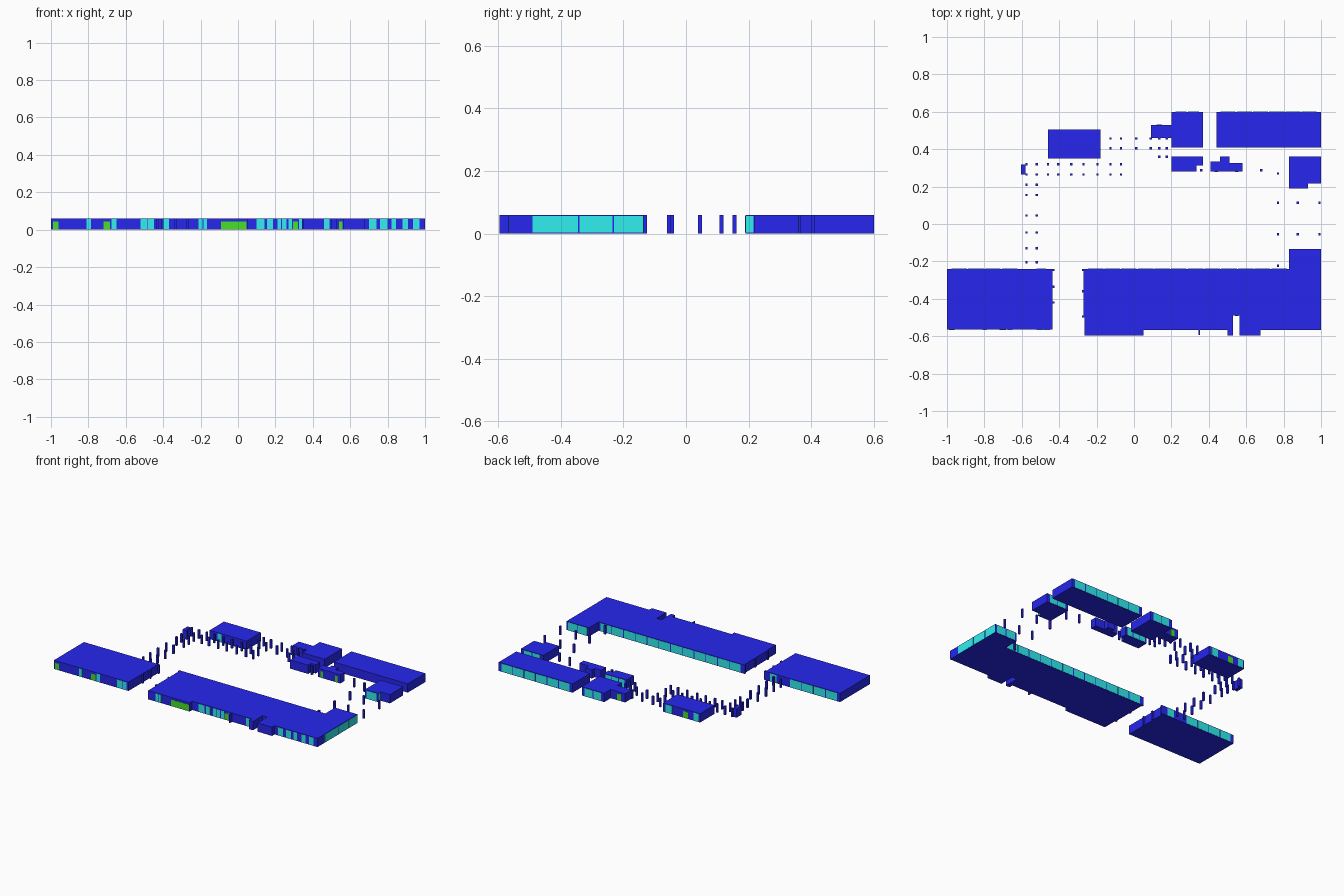
import bpy, bmesh

if "Cube" in bpy.data.objects:
    bpy.data.objects.remove(bpy.data.objects["Cube"])

H = 0.06


def material(name, rgb):
    m = bpy.data.materials.new(name)
    m.diffuse_color = (*rgb, 1)
    m.use_nodes = True
    m.node_tree.nodes["Principled BSDF"].inputs["Base Color"].default_value = m.diffuse_color
    return m


BLUE = material("wall_blue", (0.02, 0.02, 0.86))
CYAN = material("glass_cyan", (0.03, 0.86, 0.86))
GREEN = material("door_green", (0.06, 0.75, 0.02))


def finish(name, bm, mat):
    bmesh.ops.recalc_face_normals(bm, faces=bm.faces)
    me = bpy.data.meshes.new(name)
    bm.to_mesh(me)
    bm.free()
    me.materials.append(mat)
    ob = bpy.data.objects.new(name, me)
    bpy.context.collection.objects.link(ob)


def block(name, outline):
    """Extrude a plan outline to full storey height."""
    bm = bmesh.new()
    f = bm.faces.new([bm.verts.new((x, y, 0)) for x, y in outline])
    top = bmesh.ops.extrude_face_region(bm, geom=[f])["geom"]
    bmesh.ops.translate(bm, vec=(0, 0, H),
                        verts=[v for v in top if isinstance(v, bmesh.types.BMVert)])
    finish(name, bm, BLUE)


def rect(x0, x1, y0, y1):
    return [(x0, y0), (x1, y0), (x1, y1), (x0, y1)]


def add_box(bm, x0, x1, y0, y1, z0, z1):
    vs = bmesh.ops.create_cube(bm, size=1)["verts"]
    bmesh.ops.scale(bm, vec=(x1 - x0, y1 - y0, z1 - z0), verts=vs)
    bmesh.ops.translate(bm, vec=((x0 + x1) / 2, (y0 + y1) / 2, (z0 + z1) / 2), verts=vs)


def panels(name, axis, pos, spans, mat=CYAN, z0=0.003, z1=0.056):
    """Thin panels on a wall: axis 'y' = wall at y=pos running in x, 'x' the reverse."""
    bm = bmesh.new()
    t = 0.001
    for a, b in spans:
        if axis == 'y':
            add_box(bm, a, b, pos - t, pos + t, z0, z1)
        else:
            add_box(bm, pos - t, pos + t, a, b, z0, z1)
    finish(name, bm, mat)


def bays(a, b, n, gap=0.006):
    w = (b - a) / n
    return [(a + i * w + gap / 2, a + (i + 1) * w - gap / 2) for i in range(n)]


# Building wings
block("west_wing", rect(-1, -0.435, -0.565, -0.24))
block("south_wing", [(-0.27, -0.24), (-0.27, -0.5), (-0.265, -0.5), (-0.265, -0.595),
                     (0.05, -0.595), (0.05, -0.567), (0.5, -0.567), (0.5, -0.595),
                     (0.53, -0.595), (0.53, -0.49), (0.565, -0.49), (0.565, -0.595),
                     (0.675, -0.595), (0.675, -0.567), (1, -0.567), (1, -0.135),
                     (0.83, -0.135), (0.83, -0.24)])
block("entrance_fin", rect(0.346, 0.352, -0.593, -0.566))
block("north_east_wing", rect(0.44, 1, 0.41, 0.6))
block("north_block", [(0.2, 0.41), (0.37, 0.41), (0.37, 0.6), (0.2, 0.6), (0.2, 0.53),
                      (0.09, 0.53), (0.09, 0.46), (0.2, 0.46)])
block("inner_block", [(0.2, 0.28), (0.335, 0.28), (0.335, 0.313), (0.37, 0.313),
                      (0.37, 0.36), (0.2, 0.36)])
block("service_block", [(0.41, 0.28), (0.58, 0.28), (0.58, 0.325), (0.51, 0.325),
                        (0.51, 0.36), (0.46, 0.36), (0.46, 0.333), (0.41, 0.333)])
block("east_block", [(0.83, 0.19), (0.93, 0.19), (0.93, 0.217), (1, 0.217),
                     (1, 0.36), (0.83, 0.36)])
block("north_west_block", rect(-0.46, -0.18, 0.35, 0.505))
block("kiosk", rect(-0.605, -0.58, 0.265, 0.317))

# Covered walkway columns
spots = [(x, y) for y in (0.32, 0.265)
         for x in (-0.575, -0.52, -0.46, -0.405, -0.335, -0.27, -0.195, -0.125, -0.07)]
spots += [(x, y) for x in (-0.575, -0.52) for y in (0.21, 0.155, 0.045, -0.045, -0.13, -0.205)]
spots += [(x, y) for y in (0.457, 0.405) for x in (-0.125, -0.07, 0.012, 0.09, 0.135, 0.175)]
spots += [(0.135, 0.36), (0.175, 0.36), (0.36, 0.287), (0.68, 0.287),
          (0.77, 0.27), (0.77, -0.223)]
spots += [(x, y) for y in (0.113, -0.055) for x in (0.77, 0.875, 0.992)]
spots += [(-0.43, y) for y in (-0.246, -0.335, -0.42)]
spots += [(-0.272, y) for y in (-0.246, -0.36, -0.495)]
bm = bmesh.new()
for x, y in spots:
    add_box(bm, x - 0.006, x + 0.006, y - 0.006, y + 0.006, 0, H)
finish("walkway_columns", bm, BLUE)

# Windows facing the street
panels("west_front_windows", 'y', -0.565, [(-0.81, -0.785), (-0.675, -0.65), (-0.52, -0.485),
                                           (-0.48, -0.45)])
panels("south_front_windows", 'y', -0.567,
       [(0.1, 0.143), (0.155, 0.187), (0.21, 0.23), (0.235, 0.26), (0.27, 0.29), (0.325, 0.343),
        (0.46, 0.49), (0.7, 0.74), (0.76, 0.8), (0.82, 0.845), (0.88, 0.91), (0.935, 0.97)])
panels("south_bay_windows", 'y', -0.595, [(-0.21, -0.19), (-0.185, -0.165)])
panels("east_windows", 'x', 1, [(-0.49, -0.345), (-0.34, -0.235), (-0.23, -0.137)])

# Windows facing the courtyard and the north side
panels("west_court_windows", 'y', -0.24, bays(-0.98, -0.62, 4) + [(-0.52, -0.47)])
panels("south_court_windows", 'y', -0.24, bays(-0.25, 0.82, 12))
panels("annex_court_windows", 'y', -0.135, bays(0.84, 0.99, 2))
panels("north_wing_windows", 'y', 0.6, bays(0.46, 0.98, 6))
panels("north_block_windows", 'y', 0.6, bays(0.22, 0.35, 2))
panels("inner_block_windows", 'y', 0.36, bays(0.21, 0.36, 3))
panels("north_west_windows", 'y', 0.505, [(-0.45, -0.41), (-0.25, -0.2)])
panels("north_west_front_windows", 'y', 0.35, [(-0.4, -0.37)])
panels("east_block_windows", 'y', 0.19, bays(0.84, 0.92, 1))
panels("east_block_side_windows", 'x', 0.93, [(0.192, 0.215)])
panels("east_block_rear_windows", 'y', 0.36, bays(0.85, 0.98, 2))

# Doors
for name, pos, spans in [("west_front_doors", -0.565, [(-0.99, -0.96), (-0.72, -0.685)]),
                         ("main_entrance", -0.595, [(-0.09, 0.045)]),
                         ("notch_door", -0.49, [(0.54, 0.56)]),
                         ("front_side_door", -0.567, [(0.295, 0.32)]),
                         ("north_west_door", 0.505, [(-0.37, -0.33)]),
                         ("lobby_door", 0.53, [(0.12, 0.15)]),
                         ("service_doors", 0.28, [(0.43, 0.45), (0.54, 0.56)])]:
    panels(name, 'y', pos, spans, GREEN, 0.001, 0.045)
